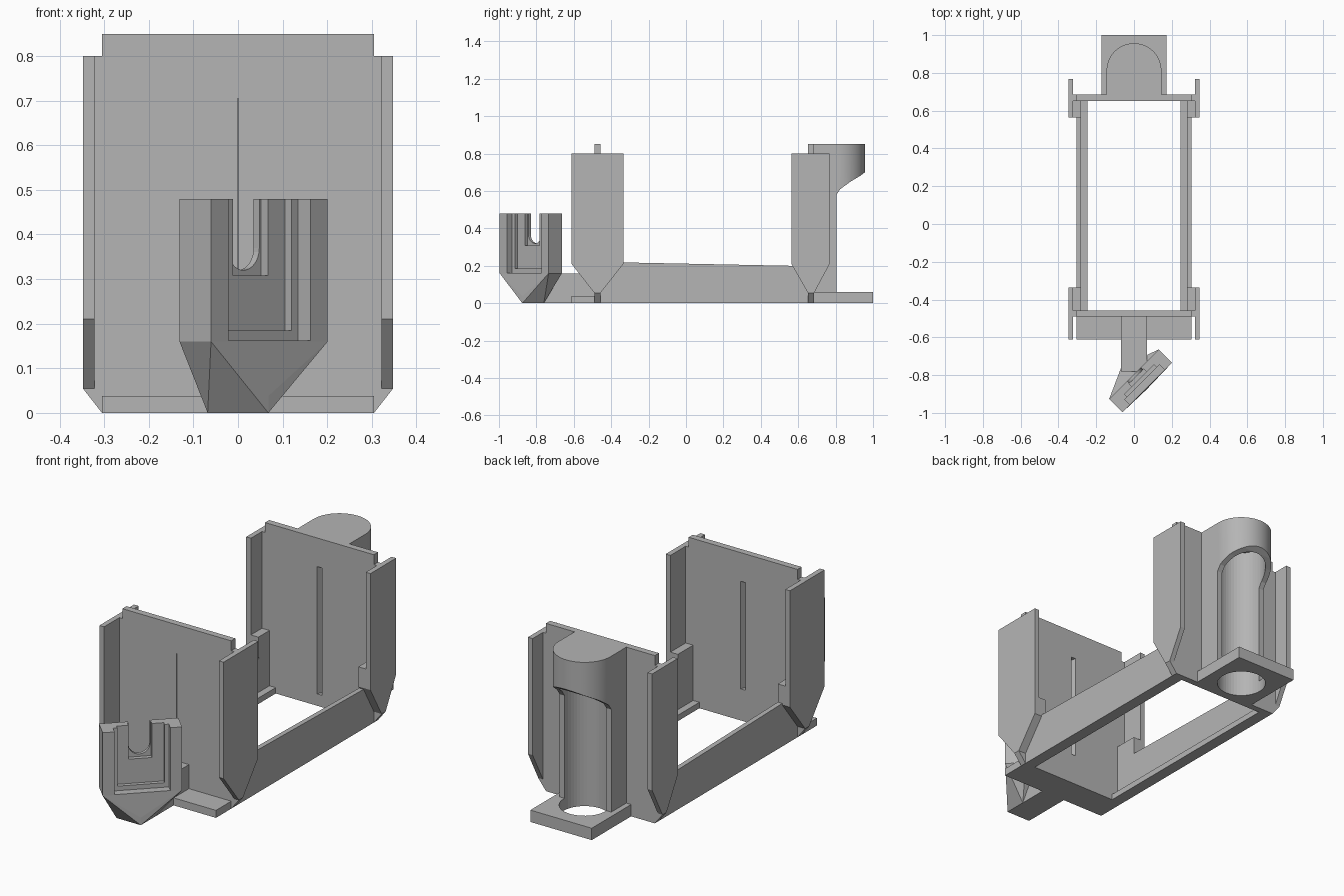
import bpy, bmesh, math
from mathutils import Vector

cube = bpy.data.objects.get("Cube")
if cube:
    bpy.data.objects.remove(cube, do_unlink=True)

grey = bpy.data.materials.new("plain grey")
grey.use_nodes = True
colour = (0.46, 0.46, 0.46, 1)
grey.diffuse_color = colour
grey.node_tree.nodes["Principled BSDF"].inputs["Base Color"].default_value = colour


def finish(name, bm):
    bmesh.ops.recalc_face_normals(bm, faces=bm.faces)
    mesh = bpy.data.meshes.new(name)
    bm.to_mesh(mesh)
    bm.free()
    mesh.materials.append(grey)
    ob = bpy.data.objects.new(name, mesh)
    bpy.context.collection.objects.link(ob)
    return ob


def prism(name, axis, outline, low, high):
    """Extrude a 2D outline along one axis."""
    def place(p, d):
        return {"x": (d, p[0], p[1]), "y": (p[0], d, p[1]), "z": (p[0], p[1], d)}[axis]
    bm = bmesh.new()
    face = bm.faces.new([bm.verts.new(place(p, low)) for p in outline])
    ext = bmesh.ops.extrude_face_region(bm, geom=[face])["geom"]
    shift = Vector(place((0, 0), high - low))
    bmesh.ops.translate(bm, vec=shift, verts=[v for v in ext if isinstance(v, bmesh.types.BMVert)])
    return finish(name, bm)


def box(name, x, y, z):
    return prism(name, "z", [(x[0], y[0]), (x[1], y[0]), (x[1], y[1]), (x[0], y[1])], *z)


def arc(cx, cy, r, start, end, n):
    return [(cx + r * math.cos(math.radians(start + (end - start) * i / n)),
             cy + r * math.sin(math.radians(start + (end - start) * i / n))) for i in range(n + 1)]


def cut(target, cutter):
    mod = target.modifiers.new(cutter.name, "BOOLEAN")
    mod.object = cutter
    mod.operation = "DIFFERENCE"
    mod.solver = "EXACT"
    cutter.hide_render = True
    cutter.hide_viewport = True


def smooth(ob):
    bpy.ops.object.select_all(action="DESELECT")
    ob.select_set(True)
    bpy.context.view_layer.objects.active = ob
    bpy.ops.object.shade_smooth_by_angle(angle=math.radians(30))


# End walls: shoulders near the top, chamfered feet, V groove on the inside
half = [(0.305, 0), (0.348, 0.055), (0.348, 0.8), (0.305, 0.8), (0.305, 0.85)]
wall_outline = half + [(-x, z) for x, z in reversed(half)]
ends = [("front", -0.49, -0.457, -0.612, -0.335, 0.16),
        ("back", 0.685, 0.652, 0.768, 0.563, 0.06)]
for label, outer, inner, tip, inside, groove_z in ends:
    wall = prism(label + "_wall", "y", wall_outline, outer, inner)
    d = 0.001 if inner > outer else -0.001
    groove = prism(label + "_groove_cutter", "z",
                   [(-0.001, outer - d), (0.001, outer - d), (0.014, inner + d), (-0.014, inner + d)],
                   groove_z, 0.705)
    cut(wall, groove)
    for side, s in (("left", 1), ("right", -1)):
        # Side cheeks tapering down to the wall foot
        prism(f"{label}_{side}_cheek", "x",
              [(tip, 0.8), (inside, 0.8), (inside, 0.21), (inner, 0.055), (outer, 0.055), (tip, 0.21)],
              s * 0.322, s * 0.348)
        # Corner blocks between rail and cheek
        prism(f"{label}_{side}_corner_block", "x",
              [(inside, 0.31), (inside, 0.21), (inner, 0.055), (inner, 0.31)],
              s * 0.28, s * 0.3225)

# Side rails with a low inner ledge
for side, s in (("left", 1), ("right", -1)):
    prism(side + "_rail", "x",
          [(-0.46, 0), (0.655, 0), (0.655, 0.2), (0.563, 0.2), (-0.335, 0.218), (-0.46, 0.218)],
          s * 0.28, s * 0.305)
    prism(side + "_ledge", "x", [(-0.46, 0), (0.655, 0), (0.655, 0.03), (-0.46, 0.03)],
          s * 0.245, s * 0.281)

# Front foot plate and arm
box("front_foot", (-0.305, 0.305), (-0.612, -0.485), (0, 0.038))
box("arm", (-0.068, 0.068), (-0.78, -0.485), (0, 0.16))

# Angled holder: local x runs along its length, local -y is its open face
L, T = 0.185, 0.05
origin, turn = Vector((0.035, -0.83, 0)), math.radians(45)


def angled(ob):
    ob.location = origin
    ob.rotation_euler.z = turn
    return ob


holder = angled(box("holder", (-L, L), (-T, T), (0.16, 0.48)))
cutters = [
    box("wide_pocket_cutter", (-0.13, 0.13), (-0.1, -0.01), (0.162, 0.6)),
    box("narrow_pocket_cutter", (-0.11, 0.11), (-0.1, 0.01), (0.185, 0.6)),
    box("notch_cutter", (-0.055, 0.055), (-0.1, 0.032), (0.308, 0.6)),
    prism("cable_slot_cutter", "y",
          arc(0, 0.37, 0.05, 180, 360, 16) + [(0.05, 0.6), (-0.05, 0.6)], -0.1, 0.1)]
for c in cutters:
    cut(holder, angled(c))
smooth(holder)

# Tapered neck joining arm and holder
bm = bmesh.new()
c, s = math.cos(turn), math.sin(turn)
for u in (-L, L):
    for v in (-T, T):
        bm.verts.new(origin + Vector((u * c - v * s, u * s + v * c, 0.16)))
for x in (-0.068, 0.068):
    for y in (-0.875, -0.76):
        for z in (0, 0.038):
            bm.verts.new((x, y, z))
bmesh.ops.convex_hull(bm, input=bm.verts)
finish("holder_neck", bm)

# Back column: capped tube with an open rear below the hood
cy = 0.812
column = prism("column", "z",
               [(-0.145, 0.68), (0.145, 0.68)] + arc(0, cy, 0.145, 0, 180, 40), 0.055, 0.85)
base = box("column_base", (-0.172, 0.172), (0.68, 1.0), (0, 0.06))
bore = prism("bore_cutter", "z", arc(0, cy, 0.117, 0, 360, 48)[:-1], -0.1, 0.8)
opening = prism("opening_cutter", "x",
                [(0.805, 0.04), (0.805, 0.58), (0.825, 0.61), (0.88, 0.65), (0.93, 0.68),
                 (0.957, 0.7), (1.1, 0.7), (1.1, 0.04)], -0.3, 0.3)
cut(column, bore)
cut(column, opening)
cut(base, bore)
smooth(column)
smooth(base)
